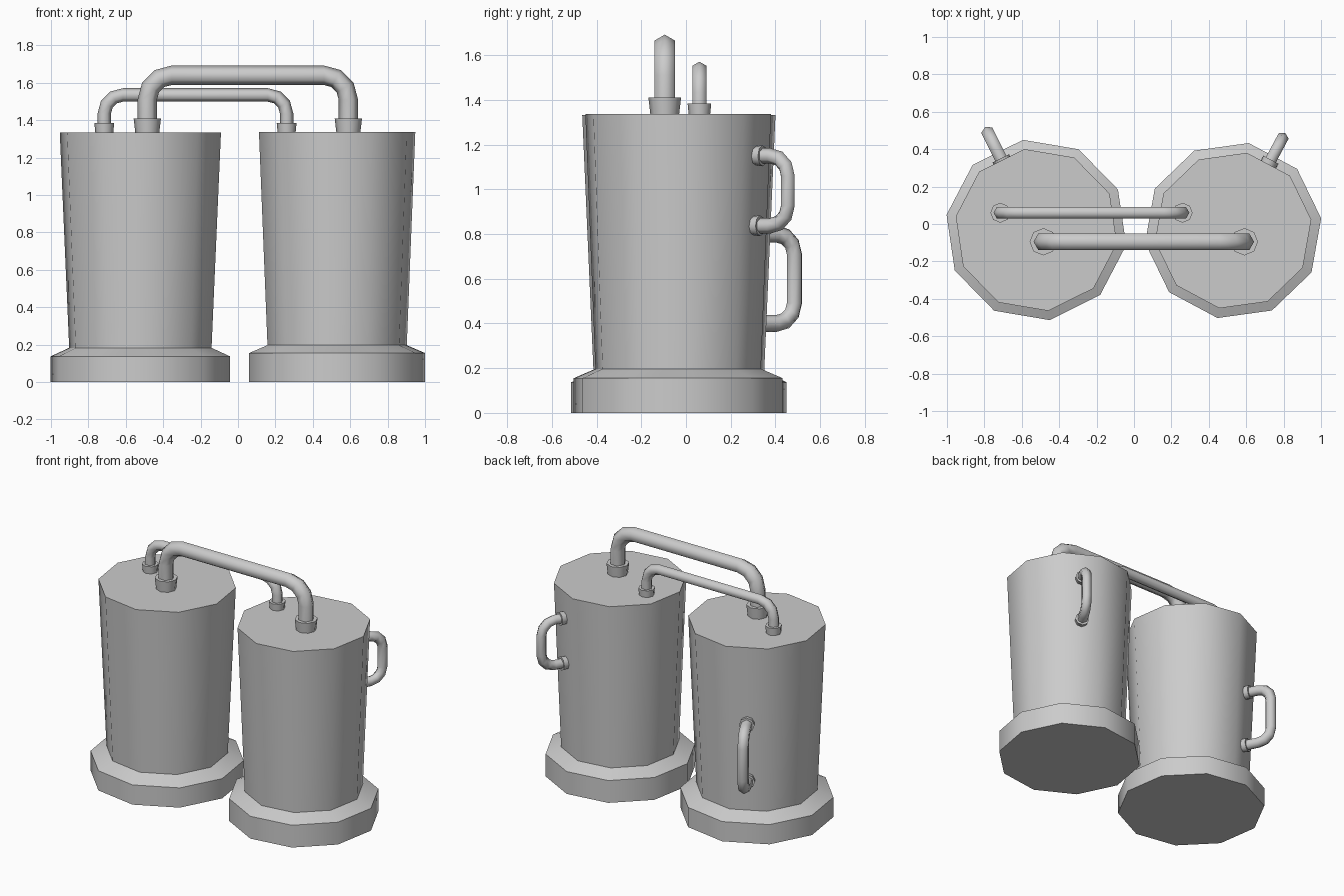
import bpy, bmesh
from math import sin, cos, pi, radians
from mathutils import Vector

if "Cube" in bpy.data.objects:
    bpy.data.objects.remove(bpy.data.objects["Cube"])

UP = Vector((0, 0, 1))


def finish(name, bm, angle):
    bmesh.ops.recalc_face_normals(bm, faces=bm.faces)
    me = bpy.data.meshes.new(name)
    bm.to_mesh(me)
    bm.free()
    ob = bpy.data.objects.new(name, me)
    bpy.context.collection.objects.link(ob)
    bpy.ops.object.select_all(action='DESELECT')
    ob.select_set(True)
    bpy.context.view_layer.objects.active = ob
    bpy.ops.object.shade_smooth_by_angle(angle=radians(angle))
    return ob


def loft(name, rings, angle):
    """Skin a list of point rings and cap both ends."""
    bm = bmesh.new()
    vs = [[bm.verts.new(p) for p in ring] for ring in rings]
    n = len(vs[0])
    for a, b in zip(vs, vs[1:]):
        for i in range(n):
            j = (i + 1) % n
            bm.faces.new((a[i], a[j], b[j], b[i]))
    bm.faces.new(vs[0])
    bm.faces.new(vs[-1])
    return finish(name, bm, angle)


def ring(c, u, v, r, n, phase=0.0):
    return [c + r * (cos(phase + 2 * pi * i / n) * u + sin(phase + 2 * pi * i / n) * v)
            for i in range(n)]


def barrel(name, centre, phase, profile):
    """Ten-sided turned body from (radius, z) pairs."""
    rings = [ring(Vector((*centre, z)), Vector((1, 0, 0)), Vector((0, 1, 0)), r, 10,
                  radians(phase)) for r, z in profile]
    return loft(name, rings, 45)


def collar(name, base, axis, r0, r1, length):
    """Slightly flared eight-sided fitting at a pipe end."""
    u = axis.orthogonal().normalized()
    v = axis.cross(u)
    rings = [ring(base + axis * d, u, v, r, 8) for d, r in ((-0.02, r0), (length, r1))]
    return loft(name, rings, 50)


def u_pipe(name, start, end, out, reach_a, reach_b, bend, r, steps=3):
    """Six-sided U pipe: leaves start along out, bends, returns to end."""
    along = (end - start).normalized()
    normal = along.cross(out).normalized()
    ca = start + out * (reach_a - bend) + along * bend
    cb = end + out * (reach_b - bend) - along * bend
    pts = [(start, -along)]
    for c, a0 in ((ca, pi), (cb, pi / 2)):
        for i in range(steps + 1):
            a = a0 - pi / 2 * i / steps
            side = along * cos(a) + out * sin(a)
            pts.append((c + side * bend, side))
    pts.append((end, along))
    loft(name, [ring(p, s, normal, r, 6) for p, s in pts], 65)


# Two tapered barrels with flared feet
L, R = (-0.522, -0.032), (0.53, -0.035)
barrel("left_barrel", L, -9.6, [(0.487, 0), (0.487, 0.137), (0.386, 0.183), (0.437, 1.333)])
barrel("right_barrel", R, 7.9, [(0.475, 0), (0.475, 0.155), (0.376, 0.197), (0.422, 1.337)])

# Overhead connecting pipes and their collars
for name, x0, x1, y, top, bend, r, c0, c1, h in (
        ("large_pipe", -0.485, 0.59, -0.095, 1.64, 0.13, 0.052, 0.062, 0.073, 0.075),
        ("small_pipe", -0.715, 0.26, 0.06, 1.535, 0.10, 0.036, 0.046, 0.053, 0.05)):
    a, b = Vector((x0, y, 1.335)), Vector((x1, y, 1.335))
    u_pipe(name, a - UP * 0.02, b - UP * 0.02, UP, top - 1.315, top - 1.315, bend, r)
    for side, p in (("left", a), ("right", b)):
        collar(f"{name}_{side}_collar", p, UP, c0, c1, h)

# Rear side handles with collars, square to a barrel face
for name, c, ang, (zl, dl), (zh, dh), reach, r in (
        ("left_handle", L, 116.4, (0.40, 0.376), (0.80, 0.393), 0.577, 0.038),
        ("right_handle", R, 61.9, (0.837, 0.382), (1.15, 0.394), 0.556, 0.035)):
    out = Vector((cos(radians(ang)), sin(radians(ang)), 0))
    low = Vector((*c, zl)) + out * dl
    high = Vector((*c, zh)) + out * dh
    axis = Vector((*c, 0)) + out * (dl - 0.02)
    u_pipe(name, axis + UP * zl, axis + UP * zh, out,
           reach - dl + 0.02, reach - dl + 0.02, 0.09, r)
    for end, p in (("lower", low), ("upper", high)):
        collar(f"{name}_{end}_collar", p, out, r + 0.005, r + 0.012, 0.035)
